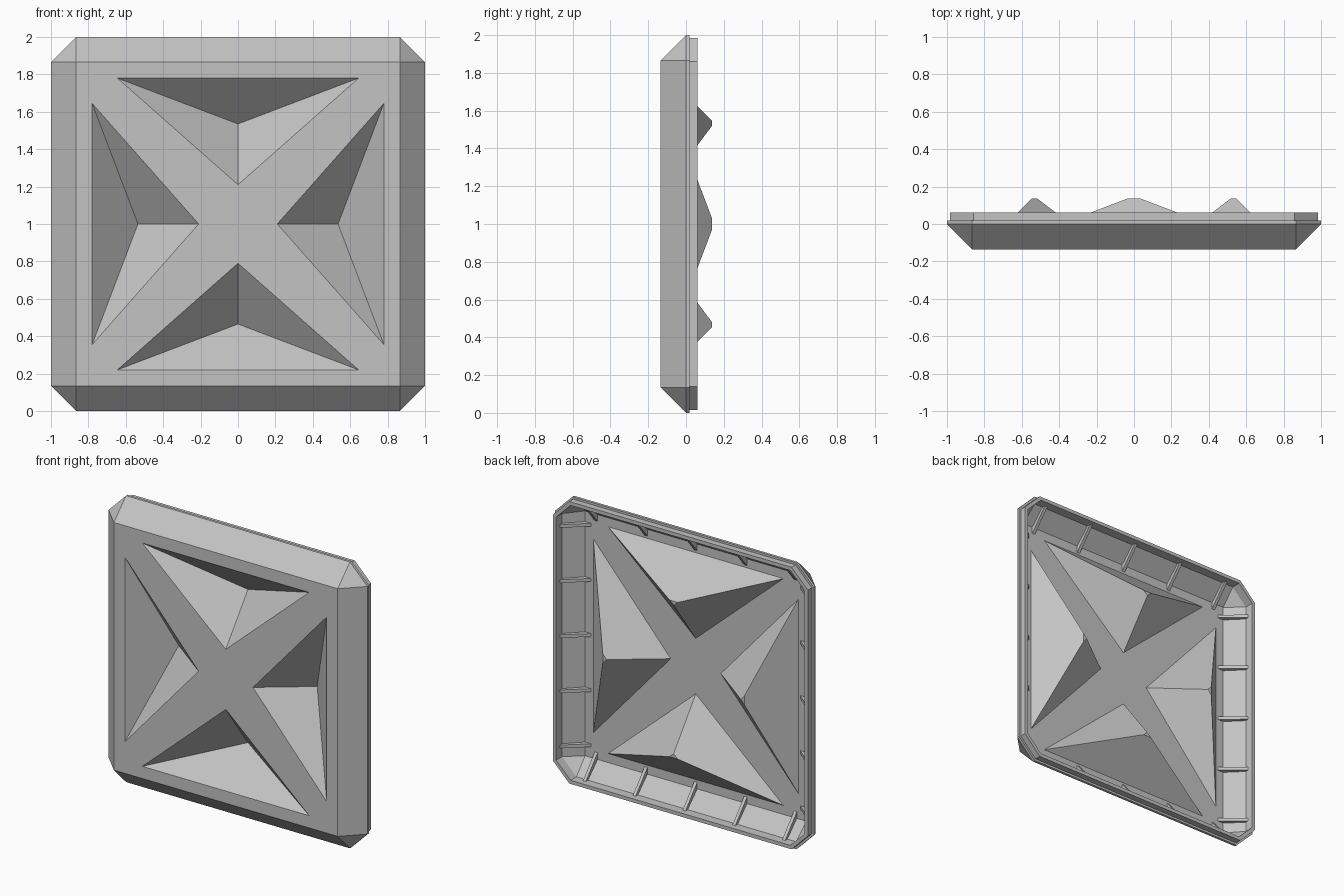
import bpy
import bmesh
from math import pi
from mathutils import Matrix, Vector

cube = bpy.data.objects.get("Cube")
if cube:
    bpy.data.objects.remove(cube, do_unlink=True)

# One plain grey for the whole panel
grey = bpy.data.materials.new("plain grey")
grey.use_nodes = True
colour = (0.55, 0.55, 0.55, 1)
grey.diffuse_color = colour
grey.node_tree.nodes["Principled BSDF"].inputs["Base Color"].default_value = colour

CENTRE = Vector((0, 0, 1))
FRONT, BACK = -0.135, -0.108    # front and back skins of the plate
DEPTH = 0.245                   # depth of each pyramid


def finish(bm, name):
    bmesh.ops.remove_doubles(bm, verts=bm.verts, dist=1e-4)
    bmesh.ops.recalc_face_normals(bm, faces=bm.faces)
    mesh = bpy.data.meshes.new(name)
    bm.to_mesh(mesh)
    bm.free()
    mesh.materials.append(grey)
    obj = bpy.data.objects.new(name, mesh)
    bpy.context.collection.objects.link(obj)
    return obj


def quarter_turns():
    return [Matrix.Rotation(i * pi / 2, 3, 'Y') for i in range(4)]


def ring(bm, half, flat, y):
    """Square outline with cut corners; flat is half the straight side."""
    points = []
    for turn in quarter_turns():
        for x in (-flat, flat):
            points.append(bm.verts.new(CENTRE + turn @ Vector((x, y, half))))
    return points


def bridge(bm, a, b):
    n = len(a)
    for i in range(n):
        j = (i + 1) % n
        bm.faces.new((a[i], a[j], b[j], b[i]))


def skin(bm, half, y, grow):
    """Square skin with four triangular pyramids pushed toward the back."""
    apex = Vector((0, 0, 0.535))
    shape = [Vector((-0.645, 0, 0.245)), Vector((0.645, 0, 0.245)), Vector((0, 0, -0.325))]
    border = [Vector((-half, 0, half)), Vector((half, 0, half)), Vector()]
    for turn in quarter_turns():
        def place(points, depth):
            return [bm.verts.new(CENTRE + turn @ (p + Vector((0, depth, 0)))) for p in points]
        outer = place(border, y)
        base = place([apex + p * (1 + grow) for p in shape], y)
        bridge(bm, outer, base)
        if grow:
            tip = place([apex + p * grow for p in shape], y + DEPTH)
            bridge(bm, base, tip)
            bm.faces.new(tip)
        else:
            tip = place([apex], y + DEPTH)[0]
            for i in range(3):
                bm.faces.new((base[i], base[(i + 1) % 3], tip))


# Panel shell: front skin, sloped border, stepped rim, hollow back
bm = bmesh.new()
skin(bm, 0.865, FRONT, 0)
profile = [
    (0.865, 0.865, FRONT),
    (1.0, 0.865, 0.0),
    (1.0, 0.865, 0.018),
    (0.985, 0.859, 0.018),
    (0.985, 0.859, 0.062),
    (0.96, 0.849, 0.062),
    (0.96, 0.849, -0.003),
    (0.855, 0.855, BACK),
]
rings = [ring(bm, *step) for step in profile]
for a, b in zip(rings, rings[1:]):
    bridge(bm, a, b)
skin(bm, 0.855, BACK, 0.05)
finish(bm, "panel_shell")

# Five gusset ribs along each side of the hollow back
bm = bmesh.new()
section = [(0.97, 0.03), (0.97, -0.005), (0.865, -0.115), (0.80, -0.115)]
for turn in quarter_turns():
    for i in range(-2, 3):
        sides = []
        for edge in (-0.011, 0.011):
            sides.append([bm.verts.new(CENTRE + turn @ Vector((i * 0.385 + edge, y, r)))
                          for r, y in section])
        bridge(bm, *sides)
        for side in sides:
            bm.faces.new(side)
finish(bm, "back_ribs")
